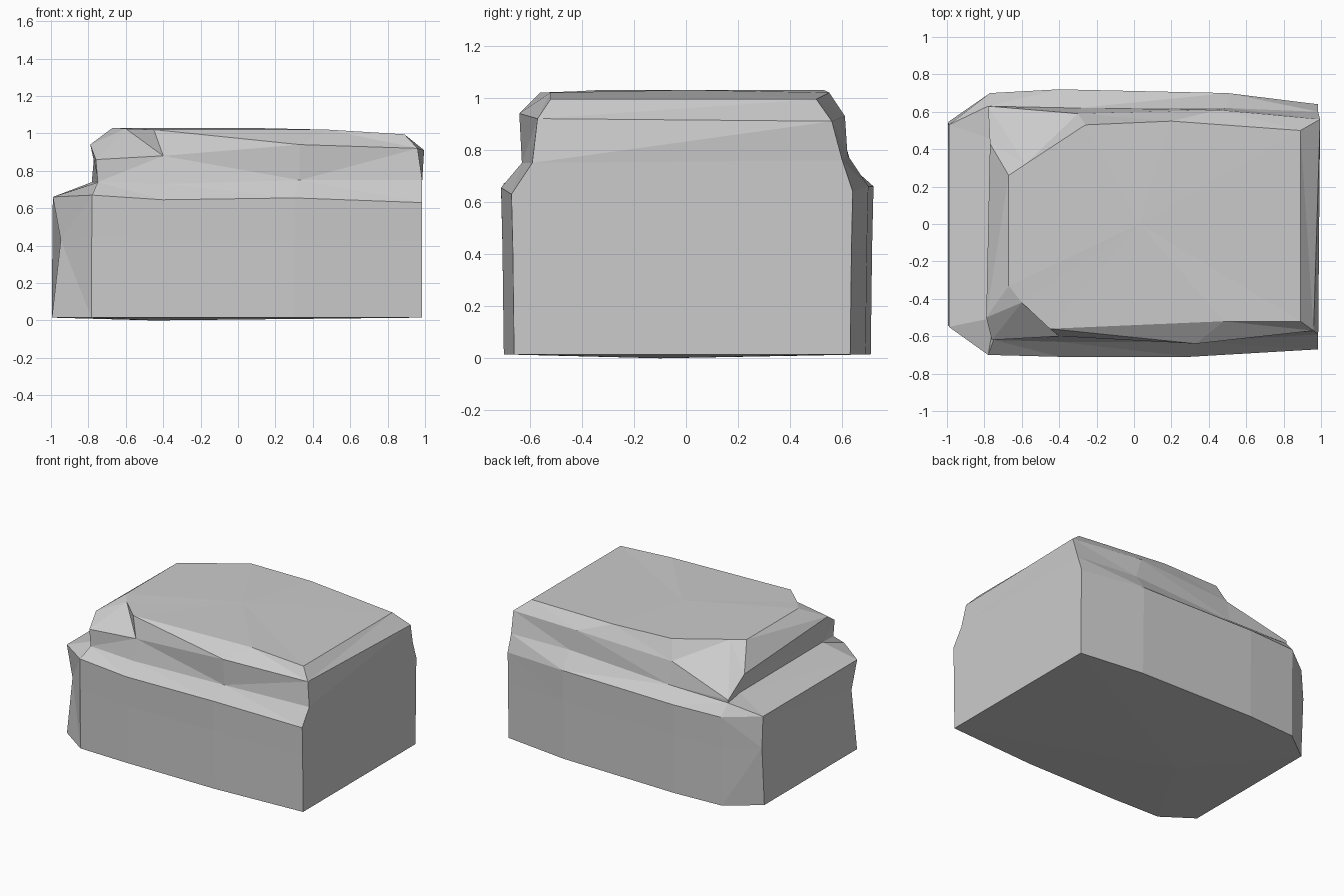
import bpy
import bmesh
from mathutils import Vector

default_cube = bpy.data.objects.get("Cube")
if default_cube:
    bpy.data.objects.remove(default_cube, do_unlink=True)


def flat_material(name, colour):
    material = bpy.data.materials.new(name)
    material.use_nodes = True
    material.diffuse_color = colour
    shader = material.node_tree.nodes["Principled BSDF"]
    shader.inputs["Base Color"].default_value = colour
    shader.inputs["Roughness"].default_value = 0.9
    return material


def outline(*points):
    return [Vector(point) for point in points]


# Every outline runs counter-clockwise, starting at the front of the -x end.
# Wide shoulder where the lower block stops
shoulder = outline(
    (-.99, -.55, .66), (-.78, -.7, .67), (-.4, -.71, .645), (.3, -.71, .655),
    (.985, -.67, .63), (.985, .64, .64), (.5, .7, .66), (-.4, .72, .66),
    (-.77, .7, .66), (-.99, .53, .66))

# Narrow waist at the foot of the upper block
waist = outline(
    (-.745, -.5, .74), (-.75, -.62, .74), (-.4, -.63, .73), (.33, -.63, .75),
    (.985, -.59, .75), (.985, .6, .76), (.5, .62, .78), (-.3, .62, .74),
    (-.78, .63, .74), (-.75, .45, .74))

# Chipped brow below the roof
brow = outline(
    (-.79, -.5, .94), (-.76, -.62, .86), (-.4, -.6, .88), (.33, -.64, .94),
    (.96, -.57, .92), (.995, .56, .91), (.45, .61, .93), (-.3, .59, .9),
    (-.78, .63, .76), (-.77, .43, .87))

# Roof edge
roof = outline(
    (-.67, -.33, 1.03), (-.6, -.42, 1.025), (-.45, -.56, 1.02),
    (.48, -.52, 1.02), (.89, -.52, .995), (.89, .5, .995), (.2, .55, 1.02),
    (-.26, .53, 1.03), (-.58, .32, 1.03), (-.67, .26, 1.03))

# Base follows the shoulder, drawn in slightly
base = [Vector((p.x * 1.005 if p.x < 0 else p.x, p.y * .985, .015))
        for p in shoulder]

# Middle of the lower block, with one dented corner and a bulging one
middle = [(low + high) * .5 + Vector((0, 0, .1))
          for low, high in zip(base, shoulder)]
middle[0].x += .045
middle[0].z = .43
middle[9].y += .02


def lofted_block(name, outlines, bottom_tip, top_tip, material):
    mesh = bmesh.new()
    rings = [[mesh.verts.new(p) for p in ring] for ring in outlines]
    count = len(rings[0])
    # Side bands between neighbouring outlines
    for low, high in zip(rings, rings[1:]):
        for i in range(count):
            j = (i + 1) % count
            mesh.faces.new((low[i], low[j], high[j], high[i]))
    # Shallow fans close the underside and the roof
    bottom = mesh.verts.new(bottom_tip)
    top = mesh.verts.new(top_tip)
    for i in range(count):
        j = (i + 1) % count
        mesh.faces.new((bottom, rings[0][j], rings[0][i]))
        mesh.faces.new((top, rings[-1][i], rings[-1][j]))
    # Triangles keep the bent sides crisp and faceted
    bmesh.ops.triangulate(mesh, faces=mesh.faces[:], quad_method='SHORT_EDGE')
    bmesh.ops.recalc_face_normals(mesh, faces=mesh.faces[:])
    data = bpy.data.meshes.new(name)
    mesh.to_mesh(data)
    mesh.free()
    data.materials.append(material)
    block = bpy.data.objects.new(name, data)
    bpy.context.collection.objects.link(block)
    return block


stone_grey = flat_material("stone_grey", (.6, .6, .6, 1))
lofted_block("stepped_stone_block",
             [base, middle, shoulder, waist, brow, roof],
             (-.45, -.1, 0), (.03, 0, 1.03), stone_grey)
